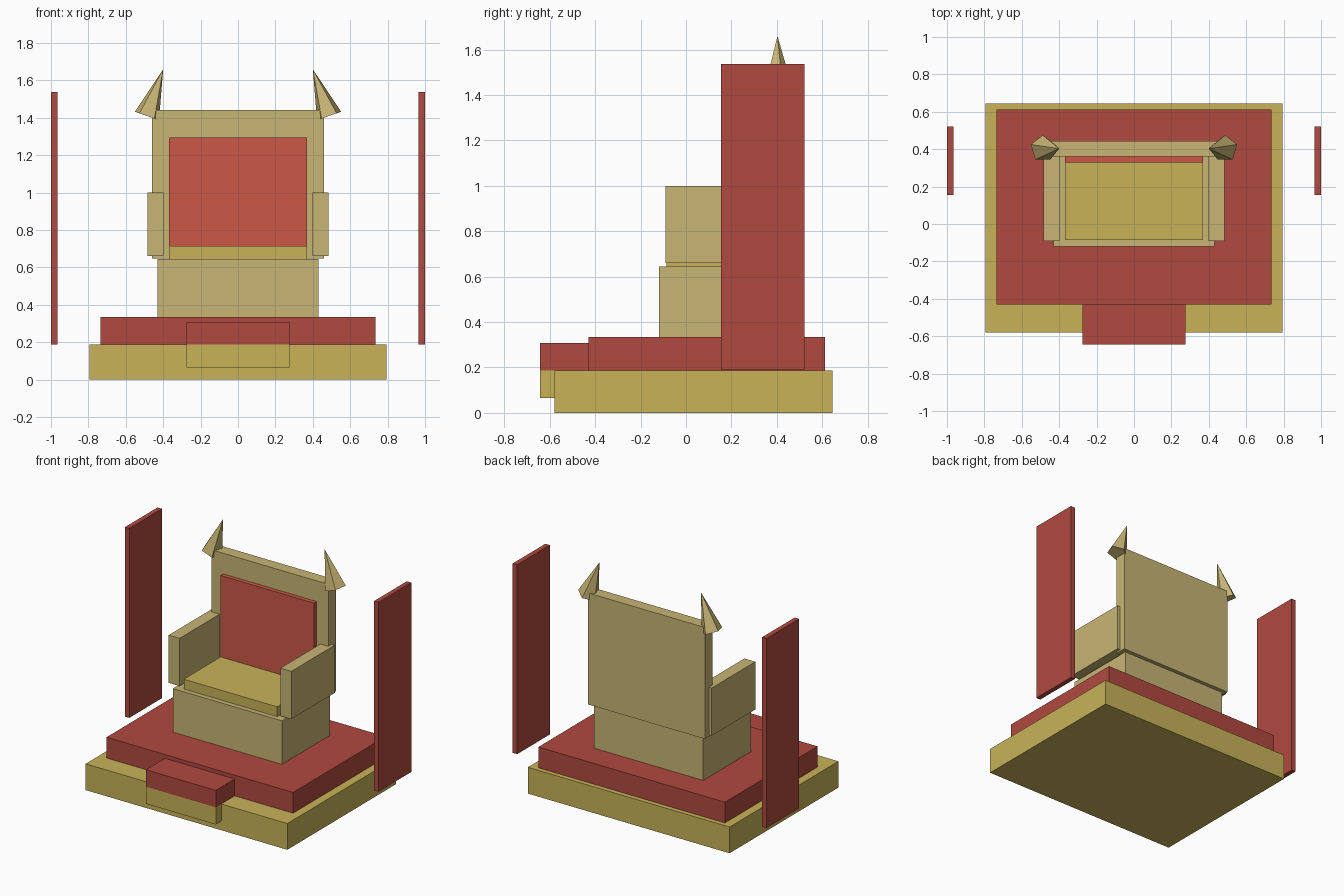
import bpy
import bmesh
from mathutils import Matrix

cube = bpy.data.objects.get("Cube")
if cube:
    bpy.data.objects.remove(cube, do_unlink=True)


def material(name, rgb):
    mat = bpy.data.materials.new(name)
    mat.use_nodes = True
    mat.diffuse_color = (*rgb, 1)
    mat.node_tree.nodes["Principled BSDF"].inputs["Base Color"].default_value = (*rgb, 1)
    return mat


gold = material("gold", (0.58, 0.45, 0.098))
tan = material("tan", (0.58, 0.462, 0.178))
red = material("deep red", (0.434, 0.067, 0.05))
bright_red = material("bright red", (0.604, 0.098, 0.061))


def add_object(name, bm, mat):
    mesh = bpy.data.meshes.new(name)
    bm.to_mesh(mesh)
    bm.free()
    mesh.materials.append(mat)
    obj = bpy.data.objects.new(name, mesh)
    bpy.context.collection.objects.link(obj)
    return obj


def box(name, mat, x, y, z):
    """Box spanning the given (low, high) ranges."""
    bm = bmesh.new()
    bmesh.ops.create_cube(bm, size=1)
    for v in bm.verts:
        v.co = [r[0] if c < 0 else r[1] for c, r in zip(v.co, (x, y, z))]
    return add_object(name, bm, mat)


def horn(name, mat, side):
    """Five-sided spike leaning towards the middle."""
    length = 0.265
    bm = bmesh.new()
    place = (Matrix.Translation((side * 0.4, 0.403, 1.66))
             @ Matrix.Rotation(-side * 0.335, 4, 'Y')
             @ Matrix.Translation((0, 0, -length / 2)))
    bmesh.ops.create_cone(bm, cap_ends=True, segments=5, radius1=0.072,
                          radius2=0, depth=length, matrix=place)
    return add_object(name, bm, mat)


def centred(half):
    return (-half, half)


# Stepped platform
box("platform_base", gold, centred(0.795), (-0.58, 0.645), (0, 0.187))
box("platform_top", red, centred(0.735), (-0.43, 0.612), (0.187, 0.335))
box("step_lower", gold, centred(0.275), (-0.643, -0.5), (0.065, 0.187))
box("step_upper", red, centred(0.275), (-0.643, -0.43), (0.187, 0.308))

# Throne
box("seat_block", tan, centred(0.43), (-0.12, 0.42), (0.335, 0.645))
box("seat_cushion", gold, centred(0.368), (-0.085, 0.36), (0.645, 0.715))
box("backrest", tan, centred(0.46), (0.36, 0.445), (0.648, 1.442))
box("back_cushion", bright_red, centred(0.368), (0.33, 0.36), (0.7, 1.295))

# Paired parts
for side, label in ((1, "left"), (-1, "right")):
    def across(a, b):
        return sorted((side * a, side * b))
    box(label + "_armrest", tan, across(0.397, 0.483), (-0.09, 0.4), (0.66, 1.0))
    box(label + "_banner", red, across(0.965, 1.0), (0.155, 0.522), (0.188, 1.537))
    horn(label + "_horn", tan, side)
